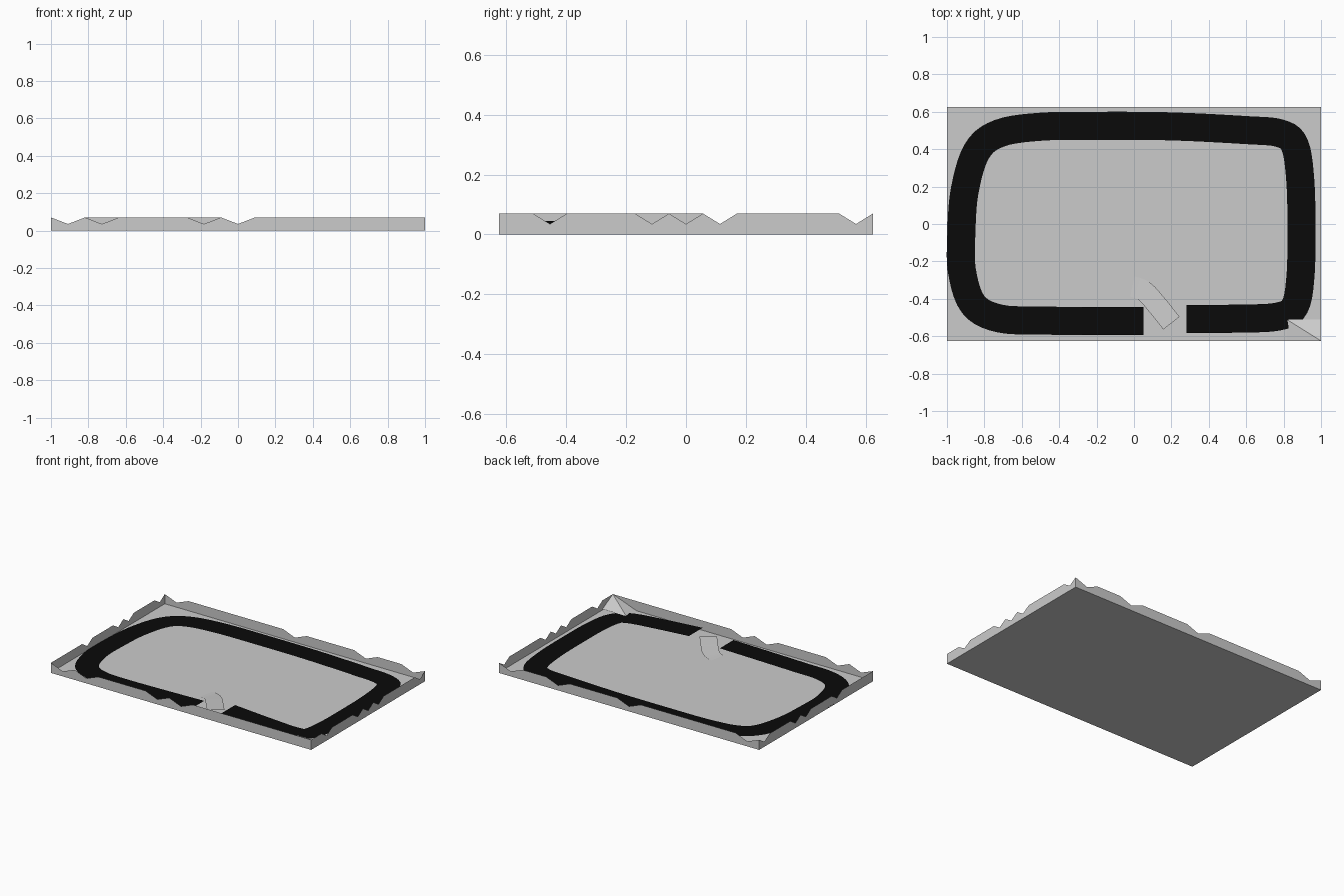
import bpy
from mathutils import Vector

if "Cube" in bpy.data.objects:
    bpy.data.objects.remove(bpy.data.objects["Cube"])

HX, HY, H, CELLS = 1.0, 0.625, 0.07, 11
FLOOR = 0.003


def make(name, verts, faces, mat=None):
    me = bpy.data.meshes.new(name)
    me.from_pydata(verts, [], faces)
    me.update()
    ob = bpy.data.objects.new(name, me)
    bpy.context.collection.objects.link(ob)
    if mat:
        me.materials.append(mat)
    return ob


def wall(name, a, b, dips):
    """Thin rim wall split into cells; cells listed in dips get a V notch."""
    a, b = Vector(a), Vector(b)
    top = []
    for i in range(CELLS):
        top.append((i / CELLS, H))
        if i in dips:
            top.append(((i + 0.5) / CELLS, H / 2))
    top.append((1, H))
    verts, faces = [], []
    for t, z in top:
        p = a.lerp(b, t)
        verts += [(p.x, p.y, 0), (p.x, p.y, z)]
    for i in range(len(top) - 1):
        k = 2 * i
        faces.append((k, k + 2, k + 3, k + 1))
    return make(name, verts, faces)


def smooth_path(pts, steps=5):
    """Catmull-Rom through the control points."""
    p = [Vector(q) for q in pts]
    p = [2 * p[0] - p[1]] + p + [2 * p[-1] - p[-2]]
    out = []
    for i in range(1, len(p) - 2):
        for s in range(steps):
            t = s / steps
            out.append(0.5 * (2 * p[i] + (p[i + 1] - p[i - 1]) * t
                       + (2 * p[i - 1] - 5 * p[i] + 4 * p[i + 1] - p[i + 2]) * t * t
                       + (3 * p[i] - p[i - 1] - 3 * p[i + 1] + p[i + 2]) * t ** 3))
    return out + [p[-2]]


def ribbon(name, pts, width, height, mat=None):
    path = smooth_path(pts)
    verts, faces = [], []
    for i, c in enumerate(path):
        d = (path[min(i + 1, len(path) - 1)] - path[max(i - 1, 0)]).normalized()
        n = Vector((-d.y, d.x)) * width / 2
        z = height(c)
        for q in (c - n, c + n):
            verts.append((q.x, q.y, z))
    for i in range(len(path) - 1):
        k = 2 * i
        faces.append((k, k + 2, k + 3, k + 1))
    ob = make(name, verts, faces, mat)
    if ob.data.polygons[0].normal.z < 0:
        ob.data.flip_normals()
    return ob


# underside and ground sheet
corners = [(-HX, -HY), (HX, -HY), (HX, HY), (-HX, HY)]
make("underside", [(x, y, 0) for x, y in corners], [(3, 2, 1, 0)])
make("ground", [(x, y, FLOOR) for x, y in corners], [(0, 1, 2, 3)])

# notched rim walls
wall("front_wall", (-HX, -HY), (HX, -HY), {0, 1, 4, 5})
wall("right_wall", (HX, -HY), (HX, HY), {1, 4, 5, 6, 10})
wall("back_wall", (HX, HY), (-HX, HY), {0, 2, 5, 10})
wall("left_wall", (-HX, HY), (-HX, -HY), {0, 3, 4, 7})

# raised corner cell
cx, cy = HX - 2 * HX / CELLS, -HY + 2 * HY / CELLS
make("corner_bank", [(cx, cy, FLOOR + 0.006), (cx, -HY, FLOOR), (HX, -HY, H), (HX, cy, FLOOR + 0.006)],
     [(0, 1, 2), (0, 2, 3)])

# track loop with a ramp at its open end
black = bpy.data.materials.new("asphalt")
black.diffuse_color = (0.003, 0.003, 0.003, 1)
black.use_nodes = True
black.node_tree.nodes["Principled BSDF"].inputs["Base Color"].default_value = black.diffuse_color


def track_height(c):
    z = 0.007
    if c.y < -0.4:
        if c.x > 0.2:
            z += 0.038 * max(0, min(1, (0.85 - c.x) / 0.57))
        else:
            z += 0.01 * max(0, min(1, (c.x + 0.5) / 0.55))
    return z


loop = [(0.05, -0.518), (-0.25, -0.518), (-0.5, -0.516), (-0.72, -0.505),
        (-0.86, -0.43), (-0.92, -0.25), (-0.923, -0.05), (-0.905, 0.18),
        (-0.84, 0.39), (-0.72, 0.485), (-0.5, 0.52), (-0.2, 0.525),
        (0.2, 0.522), (0.6, 0.502), (0.78, 0.485), (0.86, 0.42),
        (0.89, 0.22), (0.895, -0.05), (0.89, -0.28), (0.86, -0.44),
        (0.77, -0.495), (0.55, -0.506), (0.28, -0.507)]
ribbon("track", loop, 0.15, track_height, black)

# low grey mound in the gap
ribbon("gap_ramp", [(-0.09, -0.32), (0.04, -0.35), (0.12, -0.43), (0.2, -0.53)], 0.11,
       lambda c: 0.006 + 0.1 * max(0, c.x))
